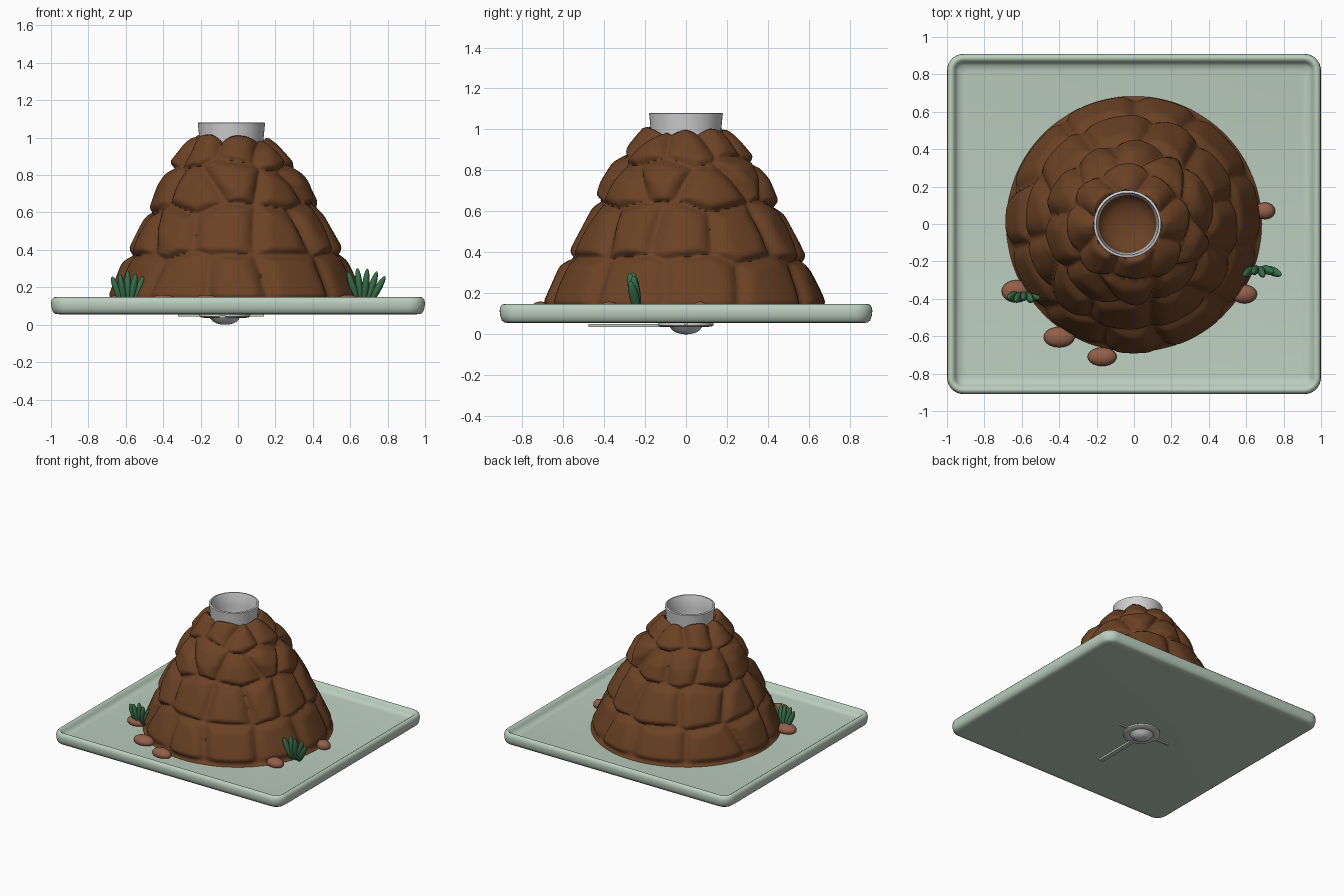
import bpy, bmesh, math, random
from mathutils import Matrix, Vector

if "Cube" in bpy.data.objects:
    bpy.data.objects.remove(bpy.data.objects["Cube"])

random.seed(7)


def material(name, col):
    m = bpy.data.materials.new(name)
    m.diffuse_color = (*col, 1)
    m.use_nodes = True
    m.node_tree.nodes["Principled BSDF"].inputs["Base Color"].default_value = m.diffuse_color
    return m


BROWN = material("rock_brown", (0.147, 0.054, 0.018))
GREEN = material("pale_green", (0.50, 0.62, 0.52))
STONE = material("stone_clay", (0.29, 0.115, 0.065))
LEAF = material("leaf_green", (0.042, 0.17, 0.07))
GREY = material("light_grey", (0.64, 0.64, 0.64))


def finish(bm, name, mat, angle=50):
    bmesh.ops.recalc_face_normals(bm, faces=bm.faces)
    me = bpy.data.meshes.new(name)
    bm.to_mesh(me)
    bm.free()
    me.materials.append(mat)
    ob = bpy.data.objects.new(name, me)
    bpy.context.collection.objects.link(ob)
    bpy.ops.object.select_all(action='DESELECT')
    ob.select_set(True)
    bpy.context.view_layer.objects.active = ob
    bpy.ops.object.shade_smooth_by_angle(angle=math.radians(angle))
    return ob


def loft(loops, name, mat, caps=(True, True), closed=False, angle=50):
    bm = bmesh.new()
    rings = [[bm.verts.new(p) for p in lp] for lp in loops]
    n = len(rings[0])
    pairs = list(zip(rings, rings[1:])) + ([(rings[-1], rings[0])] if closed else [])
    for a, b in pairs:
        for i in range(n):
            j = (i + 1) % n
            bm.faces.new((a[i], a[j], b[j], b[i]))
    if caps[0]:
        bm.faces.new(rings[0][::-1])
    if caps[1]:
        bm.faces.new(rings[-1])
    return finish(bm, name, mat, angle)


def circle(cx, cy, r, z, n=64):
    return [(cx + r * math.cos(2 * math.pi * i / n), cy + r * math.sin(2 * math.pi * i / n), z)
            for i in range(n)]


def rounded_rect(inset, z, hx=1.0, hy=0.91, rad=0.09, seg=8):
    r = max(rad - inset, 0.03)
    pts = []
    for k, (sx, sy) in enumerate(((1, 1), (-1, 1), (-1, -1), (1, -1))):
        for i in range(seg + 1):
            a = math.pi / 2 * (k + i / seg)
            pts.append((sx * (hx - inset - r) + r * math.cos(a),
                        sy * (hy - inset - r) + r * math.sin(a), z))
    return pts


# Tray with a raised rounded rim
TRAY = [(.06, .055), (.025, .057), (.01, .068), (.003, .09), (0, .115), (.004, .135),
        (.014, .146), (.026, .148), (.038, .140), (.048, .122), (.06, .108), (.09, .102)]
loft([rounded_rect(i, z) for i, z in TRAY], "tray", GREEN)

# Rocky mound: tapering profile with rounded boulder cells pushed outward
PROFILE = [(.10, .685), (.12, .655), (.20, .622), (.35, .555), (.45, .505), (.60, .425),
           (.75, .360), (.87, .285), (.95, .220), (.99, .188)]


def base_radius(z):
    for (z0, r0), (z1, r1) in zip(PROFILE, PROFILE[1:]):
        if z <= z1:
            return r0 + (r1 - r0) * (z - z0) / (z1 - z0)
    return PROFILE[-1][1]


cells = []
for zc, n in ((.23, 11), (.50, 11), (.745, 10), (.94, 8)):
    off = random.random()
    for i in range(n):
        cells.append((2 * math.pi * (i + off + random.uniform(-.25, .25)) / n,
                      zc + random.uniform(-.04, .04), random.uniform(-.008, .018)))


def bump(a, z, r):
    ds = []
    for ca, cz, h in cells:
        da = (a - ca + math.pi) % (2 * math.pi) - math.pi
        ds.append((math.hypot(da * r * .85, (z - cz) * 1.25), h))
    ds.sort()
    t = min((ds[1][0] - ds[0][0]) / .13, 1)
    t = 1 - (1 - t) ** 2
    return t * (.042 + ds[0][1])


def mound_loop(z, n=200):
    pts = []
    r = base_radius(z)
    cx = -.035 * (z - .1) / .9
    for i in range(n):
        a = 2 * math.pi * i / n
        b = bump(a, z, r) * min(1, (z - .10) / .06)
        top = max(0, (z - .88) / .11)
        rr = r + b * (1 - .45 * top)
        pts.append((cx + rr * math.cos(a), rr * math.sin(a), z + top * (b * .9 - .022)))
    return pts


STEPS = 80
mound = [mound_loop(.10 + .89 * i / STEPS) for i in range(STEPS + 1)]
mound.append([(-.035 + (x + .035) * .9, y * .9, z + .004) for x, y, z in mound[-1]])
mound.append(circle(-.035, 0, .165, .95, 200))
# the inner crater bowl continues from the mound
for r, z in ((.158, .90), (.14, .865), (.10, .84), (.05, .828), (.01, .825)):
    mound.append(circle(-.035, 0, r, z, 200))
loft(mound, "rock_mound", BROWN, angle=80)

# Tapered open collar at the summit
COLLAR = [(.163, .90), (.170, .98), (.179, 1.07), (.180, 1.078), (.176, 1.081),
          (.167, 1.081), (.164, 1.076), (.160, .98), (.155, .90)]
loft([circle(-.035, 0, r, z) for r, z in COLLAR], "collar", GREY,
     caps=(False, False), closed=True)

# Drain fitting below the tray
DRAIN = [(.135, .058), (.135, .044), (.125, .038), (.10, .036), (.085, .040), (.078, .034),
         (.065, .018), (.045, .007), (.02, .001), (.004, 0)]
loft([circle(-.07, 0, r, z, 48) for r, z in DRAIN], "drain_fitting", GREY)


# Thin strips below the tray
def box(name, size, loc, mat):
    bm = bmesh.new()
    bmesh.ops.create_cube(bm, size=1, matrix=Matrix.Translation(loc) @ Matrix.Diagonal((*size, 1)))
    finish(bm, name, mat, 30)


box("long_strip", (.035, .47, .014), (-.085, -.24, .043), GREEN)
box("cross_strip", (.46, .015, .012), (-.09, 0, .051), GREEN)


# Pebbles around the foot of the mound
def ellipsoid(bm, mat):
    bmesh.ops.create_uvsphere(bm, u_segments=20, v_segments=12, radius=1, matrix=mat)


for k, (x, y, rx, ry) in enumerate(((.70, .07, .055, .045), (.59, -.375, .068, .05),
                                    (-.63, -.36, .078, .06), (-.40, -.605, .083, .055),
                                    (-.17, -.71, .078, .05))):
    bm = bmesh.new()
    ellipsoid(bm, Matrix.Translation((x, y, .12)) @ Matrix.Diagonal((rx, ry, .04, 1)))
    finish(bm, f"pebble_{k + 1}", STONE)


# Fan-shaped leafy plants
def plant(name, x, y, half_base, spread, length, count):
    bm = bmesh.new()
    for i in range(count):
        t = 2 * i / (count - 1) - 1
        ln = length * (1 - .12 * abs(t))
        m = (Matrix.Translation((x + t * half_base, y, .11))
             @ Matrix.Rotation(t * spread, 4, 'Y')
             @ Matrix.Rotation(math.radians(7 + 5 * (i % 2)), 4, 'X')
             @ Matrix.Translation((0, 0, ln / 2))
             @ Matrix.Diagonal((.019, .024, ln / 2, 1)))
        ellipsoid(bm, m)
    finish(bm, name, LEAF)


plant("right_plant", .665, -.235, .035, math.radians(30), .20, 6)
plant("left_plant", -.59, -.375, .03, math.radians(20), .18, 5)
